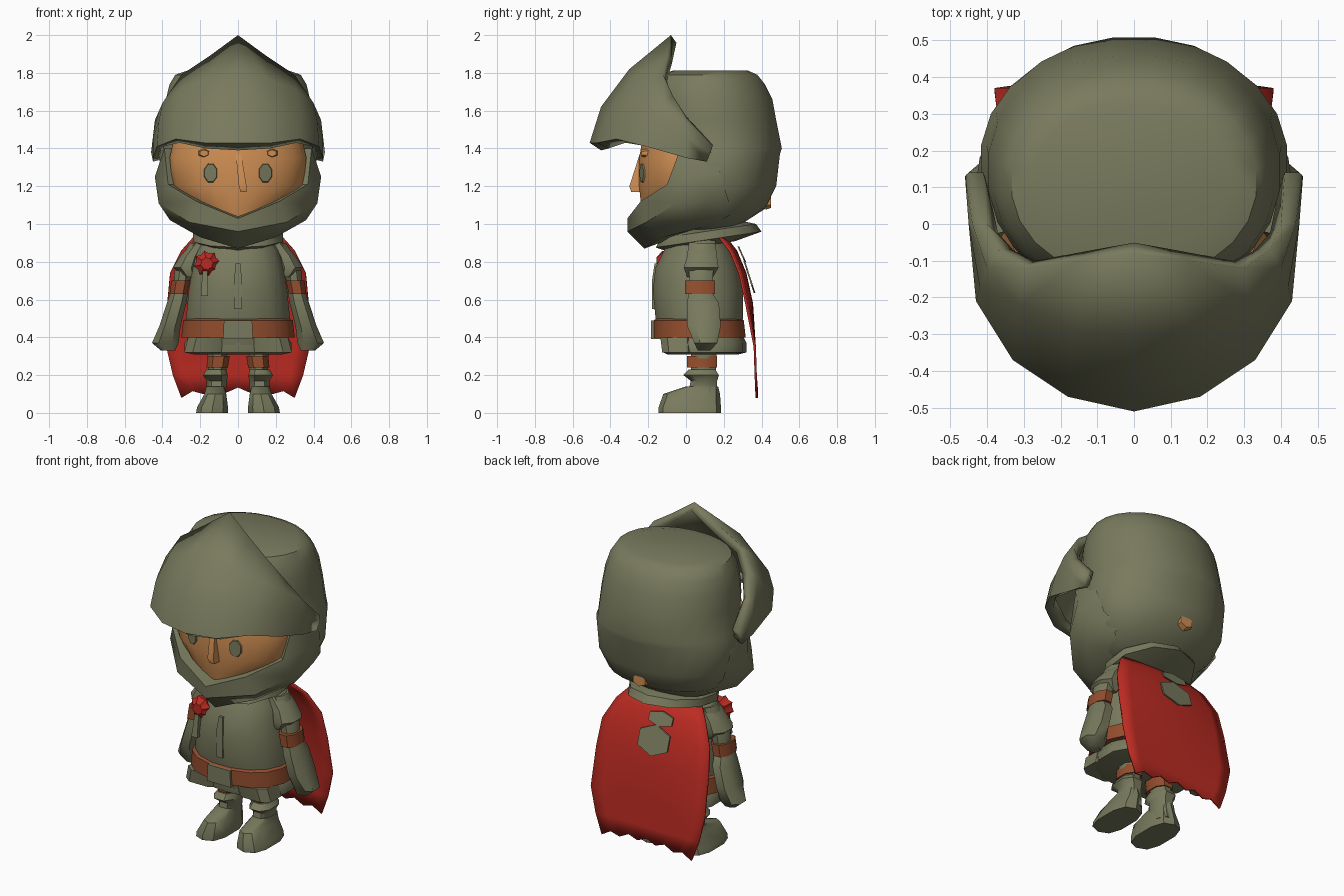
import bpy, bmesh
from math import sin, cos, pi, sqrt, copysign

cube = bpy.data.objects.get("Cube")
if cube:
    bpy.data.objects.remove(cube)


def material(name, r, g, b):
    m = bpy.data.materials.new(name)
    m.use_nodes = True
    m.diffuse_color = (r, g, b, 1)
    m.node_tree.nodes["Principled BSDF"].inputs["Base Color"].default_value = (r, g, b, 1)
    return m


steel = material("olive steel", .19, .195, .11)
skin = material("tan skin", .62, .27, .085)
leather = material("brown leather", .29, .075, .027)
cloth = material("red cloth", .5, .024, .016)


def surface(name, mat, rows, closed=False, angle=40):
    """Skin equal-length rows of points; closed rows are capped."""
    bm = bmesh.new()
    grid = [[bm.verts.new(p) for p in row] for row in rows]
    n = len(grid[0])
    for a, b in zip(grid, grid[1:]):
        for i in range(n if closed else n - 1):
            j = (i + 1) % n
            bm.faces.new((a[i], a[j], b[j], b[i]))
    if closed:
        bm.faces.new(grid[0])
        bm.faces.new(grid[-1])
    bmesh.ops.recalc_face_normals(bm, faces=bm.faces)
    mesh = bpy.data.meshes.new(name)
    bm.to_mesh(mesh)
    bm.free()
    mesh.materials.append(mat)
    ob = bpy.data.objects.new(name, mesh)
    bpy.context.collection.objects.link(ob)
    bpy.ops.object.select_all(action="DESELECT")
    ob.select_set(True)
    bpy.context.view_layer.objects.active = ob
    bpy.ops.object.shade_smooth_by_angle(angle=angle * pi / 180)
    return ob


def loft(name, mat, rings, seg=12, power=1.0, tilt=0.0, side=1):
    """Stack rounded rings given as (z, x min, x max, y min, y max)."""
    def soft(v):
        return copysign(abs(v) ** power, v)
    rows = []
    for z, x0, x1, y0, y1 in rings:
        row = []
        for i in range(seg):
            t = 2 * pi * (i + .5) / seg
            y = (y0 + y1) / 2 + soft(sin(t)) * (y1 - y0) / 2
            x = (x0 + x1) / 2 + soft(cos(t)) * (x1 - x0) / 2
            row.append((side * x, y, z + tilt * y))
        rows.append(row)
    return surface(name, mat, rows, True)


def body(name, mat, rings, **kw):
    return loft(name, mat, [(z, -w, w, a, b) for z, w, a, b in rings], **kw)


def pair(name, mat, rings, **kw):
    for label, s in (("left", 1), ("right", -1)):
        loft(f"{label}_{name}", mat, rings, side=s, **kw)


def disc(name, mat, x, z, layers, points=12, spike=1.0):
    """Upright disc; layers are (y, x radius, z radius)."""
    rows = []
    for y, rx, rz in layers:
        row = []
        for i in range(points):
            k = spike if i % 2 else 1
            t = 2 * pi * (i + .5) / points
            row.append((x + k * rx * cos(t), y, z + k * rz * sin(t)))
        rows.append(row)
    return surface(name, mat, rows, True)


def mirrored(ob, thickness=0):
    m = ob.modifiers.new("mirror", "MIRROR")
    m.use_clip = True
    if thickness:
        s = ob.modifiers.new("thickness", "SOLIDIFY")
        s.thickness = thickness
        s.offset = -1


# Head: helmet shell
body("helmet_shell", steel, [
    (.96, .16, .0, .22), (.99, .26, -.04, .28), (1.08, .36, -.1, .42),
    (1.2, .41, -.15, .48), (1.37, .42, -.17, .5), (1.4, .405, -.18, .51),
    (1.55, .4, -.2, .48), (1.66, .385, -.2, .46), (1.74, .365, -.18, .42),
    (1.79, .335, -.15, .38), (1.812, .27, -.07, .33)], seg=24, power=.95)

# Visor: stations run from the centre ridge to the ear
visor = surface("visor", steel, [
    [(0, -.08, 2), (0, -.3, 1.82), (0, -.45, 1.62), (0, -.51, 1.43), (0, -.45, 1.39)],
    [(.15, -.1, 1.89), (.16, -.29, 1.77), (.18, -.41, 1.6), (.18, -.47, 1.43), (.17, -.41, 1.4)],
    [(.3, -.12, 1.79), (.31, -.22, 1.71), (.33, -.32, 1.58), (.33, -.37, 1.45), (.31, -.32, 1.43)],
    [(.37, -.07, 1.68), (.4, -.12, 1.64), (.42, -.17, 1.54), (.43, -.21, 1.41), (.4, -.2, 1.41)],
    [(.4, .0, 1.57), (.44, .0, 1.55), (.45, .0, 1.46), (.45, .0, 1.35), (.42, .0, 1.37)],
    [(.41, .14, 1.42), (.45, .14, 1.41), (.46, .13, 1.38), (.45, .11, 1.33), (.41, .1, 1.34)],
])
mirrored(visor, .05)

# Chin guard: wraps from the chin up to the cheeks
chin = surface("chin_guard", steel, [
    [(0, -.22, 1.04), (0, -.31, 1.03), (0, -.31, .96), (0, -.22, .87), (0, .05, .97)],
    [(.19, -.17, 1.12), (.22, -.24, 1.12), (.26, -.21, 1.01), (.2, -.12, .93), (.14, .08, .98)],
    [(.33, -.06, 1.21), (.37, -.1, 1.21), (.42, -.05, 1.11), (.36, .03, 1.02), (.25, .15, 1.0)],
    [(.35, -.02, 1.4), (.39, -.03, 1.4), (.44, .04, 1.25), (.42, .12, 1.12), (.32, .22, 1.04)],
    [(.34, .15, 1.4), (.38, .15, 1.4), (.42, .18, 1.28), (.4, .22, 1.14), (.3, .25, 1.06)],
])
mirrored(chin)

# Face
body("face", skin, [
    (1.0, .14, -.22, .2), (1.1, .27, -.24, .2), (1.2, .35, -.25, .2),
    (1.35, .365, -.25, .2), (1.46, .34, -.23, .2)], seg=24)
loft("nose", skin, [
    (1.17, .01, .05, -.3, -.2), (1.2, .0, .05, -.31, -.2),
    (1.37, -.015, .02, -.25, -.2)], seg=4, power=.6)
for label, s in (("left", 1), ("right", -1)):
    eye = disc(f"{label}_eye", steel, s * .145, 1.27,
               [(0, .038, .054), (-.009, .034, .05)], points=8)
    for v in eye.data.vertices:
        v.co.y -= .249 * sqrt(1 - (v.co.x / .36) ** 2)
    disc(f"{label}_brow", skin, s * .18, 1.375,
         [(-.2, .035, .025), (-.235, .025, .018)], points=6)
disc("neck_patch", skin, 0, 1.12, [(.42, .055, .045), (.45, .045, .035)], points=6)

# Collar and torso
body("collar", steel, [
    (.87, .17, -.1, .26), (.9, .25, -.16, .4), (.945, .25, -.13, .37),
    (.97, .16, -.06, .3)], seg=10, tilt=.15)
body("torso", steel, [
    (.36, .27, -.13, .29), (.5, .28, -.165, .305), (.65, .265, -.18, .305),
    (.77, .245, -.165, .28), (.86, .22, -.12, .24), (.94, .17, -.08, .19)],
    seg=16, power=.9)
body("chest_ridge", steel, [(.55, .025, -.187, -.1), (.7, .025, -.187, -.1),
                            (.79, .015, -.172, -.1)], seg=4, power=.5)
body("belt", leather, [
    (.4, .305, -.175, .32), (.49, .295, -.175, .31), (.5, .27, -.16, .29)],
    seg=16, power=.85)
body("buckle", steel, [(.39, .085, -.187, -.1), (.49, .08, -.187, -.1)], seg=4, power=.2)
body("skirt", steel, [
    (.31, .24, -.1, .28), (.32, .29, -.12, .32), (.37, .29, -.13, .32),
    (.41, .26, -.13, .3)], seg=14, power=.85)
pair("skirt_plate", steel, [
    (.32, .06, .29, -.13, .05), (.4, .04, .27, -.14, .05)], seg=8, power=.6)

# Rosette with its hanging tail
disc("rosette", cloth, -.165, .79,
     [(-.07, .05, .05), (-.125, .07, .07), (-.155, .035, .035)], points=16, spike=.8)
loft("rosette_tail", steel, [
    (.62, -.2, -.155, -.17, -.1), (.75, -.19, -.16, -.15, -.1)], seg=4, power=.4)

# Arms
pair("upper_arm", steel, [
    (.62, .27, .35, .02, .14), (.75, .24, .34, .01, .15),
    (.9, .17, .26, .02, .16)], seg=8)
pair("shoulder_plate", steel, [
    (.72, .22, .29, .0, .15), (.77, .2, .35, -.02, .18), (.83, .19, .31, .0, .17),
    (.92, .15, .23, .01, .16), (.94, .14, .2, .04, .13)], seg=8)
pair("arm_band", leather, [
    (.63, .265, .365, -.01, .16), (.7, .25, .355, -.01, .16)], seg=8, power=.8)
pair("gauntlet", steel, [
    (.33, .33, .41, .06, .13), (.37, .31, .46, .04, .17), (.46, .3, .42, .0, .19),
    (.58, .27, .38, .0, .18), (.64, .26, .36, .01, .14)], seg=8, power=.8)

# Legs
pair("leg", steel, [(.15, .06, .16, .02, .16), (.36, .05, .17, .02, .17)], seg=8)
pair("knee_band", leather, [
    (.24, .05, .17, .0, .17), (.3, .04, .165, .0, .17)], seg=8, power=.8)
pair("boot_shaft", steel, [
    (.04, .06, .18, .0, .18), (.12, .06, .17, .01, .17), (.17, .055, .17, .02, .17),
    (.2, .05, .19, -.02, .18), (.23, .06, .17, .01, .16)], seg=8, power=.8)
pair("boot_foot", steel, [
    (.0, .05, .225, -.145, .185), (.03, .05, .22, -.145, .185),
    (.1, .06, .18, -.12, .18), (.14, .07, .17, .0, .17)], seg=10, power=.75)

# Cape: rows of (z, half width, y) with a ragged hem
columns = 10
rows = []
for z, w, y in ((.95, .22, .2), (.86, .3, .27), (.74, .36, .32), (.58, .375, .355),
                (.35, .38, .37), (.2, .345, .375), (.08, .3, .38)):
    row = []
    for i in range(columns + 1):
        u = 2 * i / columns - 1
        hem = .025 * (i % 2) + .03 * (1 - u * u) if z < .1 else 0
        row.append((u * w, y - .03 * u * u * (z > .4), z + hem))
    rows.append(row)
cape = surface("cape", cloth, rows)
cape.modifiers.new("thickness", "SOLIDIFY").thickness = .012

# Steel patches lying along the slope of the cape
for name, x, y, z, rx, rz, slope in (("cape_patch", -.02, .34, .72, .115, .085, .32),
                                     ("nape_patch", -.04, .3, .84, .09, .04, .45)):
    patch = disc(name, steel, x, z, [(y - .009, rx, rz), (y, rx, rz)], points=6)
    for v in patch.data.vertices:
        v.co.y -= slope * (v.co.z - z)
